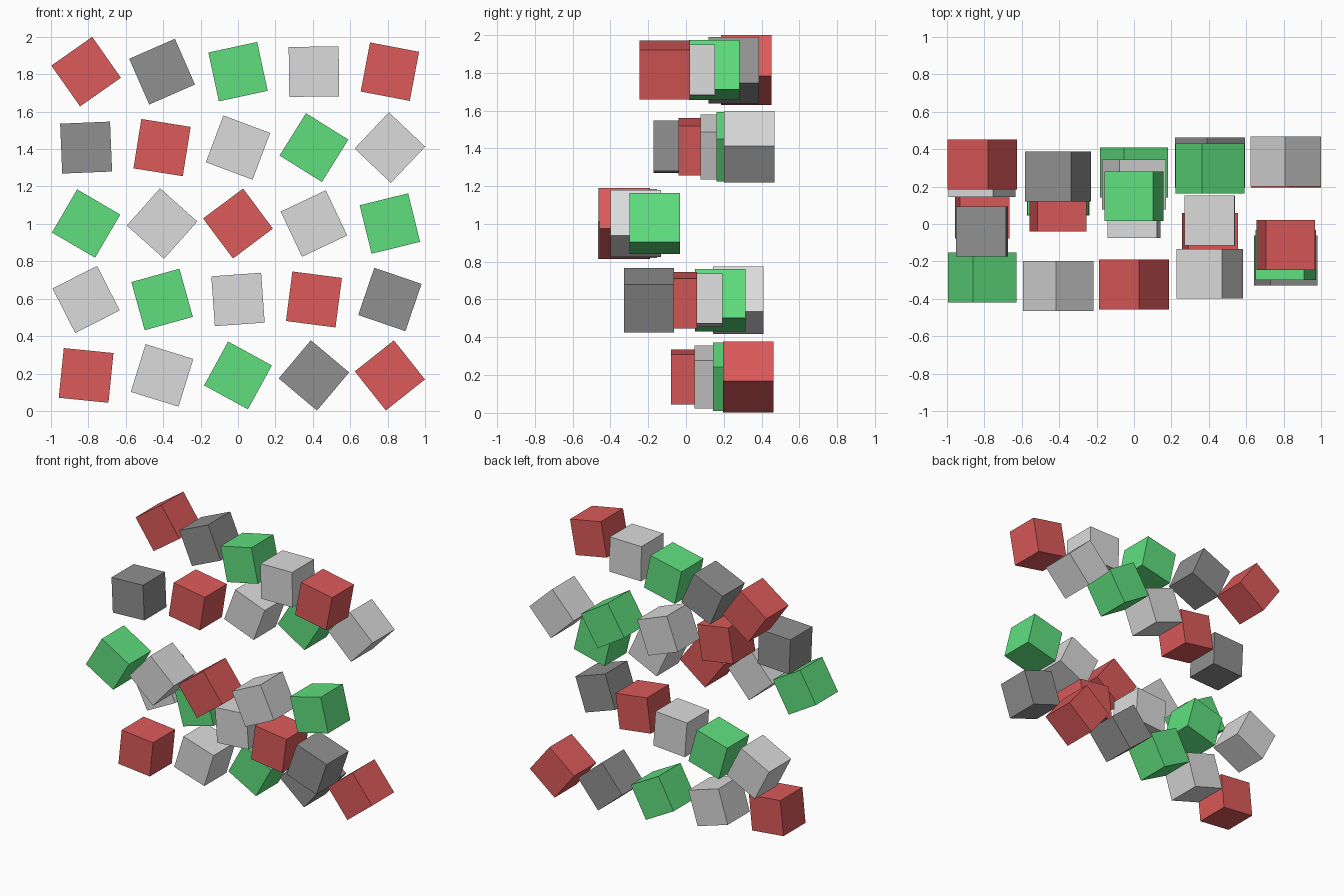
import bpy, bmesh, math

cube = bpy.data.objects.get("Cube")
if cube:
    bpy.data.objects.remove(cube, do_unlink=True)

SIDE = 0.267       # edge of one block
PITCH = 0.406      # spacing of the grid
BASE = 0.19        # height of the lowest row
DEPTH = 0.335      # how far the wave swings front to back
COLS = 5


def material(name, rgb):
    mat = bpy.data.materials.new(name)
    mat.use_nodes = True
    colour = (*rgb, 1.0)
    mat.diffuse_color = colour
    mat.node_tree.nodes["Principled BSDF"].inputs["Base Color"].default_value = colour
    return mat


materials = {
    "R": material("red", (0.72, 0.102, 0.102)),
    "G": material("green", (0.115, 0.74, 0.21)),
    "L": material("light_grey", (0.71, 0.71, 0.71)),
    "D": material("dark_grey", (0.28, 0.28, 0.28)),
}

# One shared cube mesh per colour
meshes = {}
for key, mat in materials.items():
    mesh = bpy.data.meshes.new(mat.name + "_block")
    bm = bmesh.new()
    bmesh.ops.create_cube(bm, size=SIDE)
    bm.to_mesh(mesh)
    bm.free()
    mesh.materials.append(mat)
    meshes[key] = mesh

# Rows of blocks from bottom to top, each left to right in x
rows = ["RLGDR", "LGLRD", "GLRLG", "DRLGL", "RDGLR"]

# Each block turns a little more and moves along a sine wave in depth
for n, key in enumerate("".join(rows)):
    row, col = divmod(n, COLS)
    block = bpy.data.objects.new(f"block_row{row + 1}_column{col + 1}", meshes[key])
    block.location = ((col - 2) * PITCH,
                      DEPTH * math.sin(0.166 + 0.4 * n),
                      BASE + row * PITCH)
    block.rotation_euler = (0, 0.1 + 0.2 * n, 0)
    bpy.context.collection.objects.link(block)
